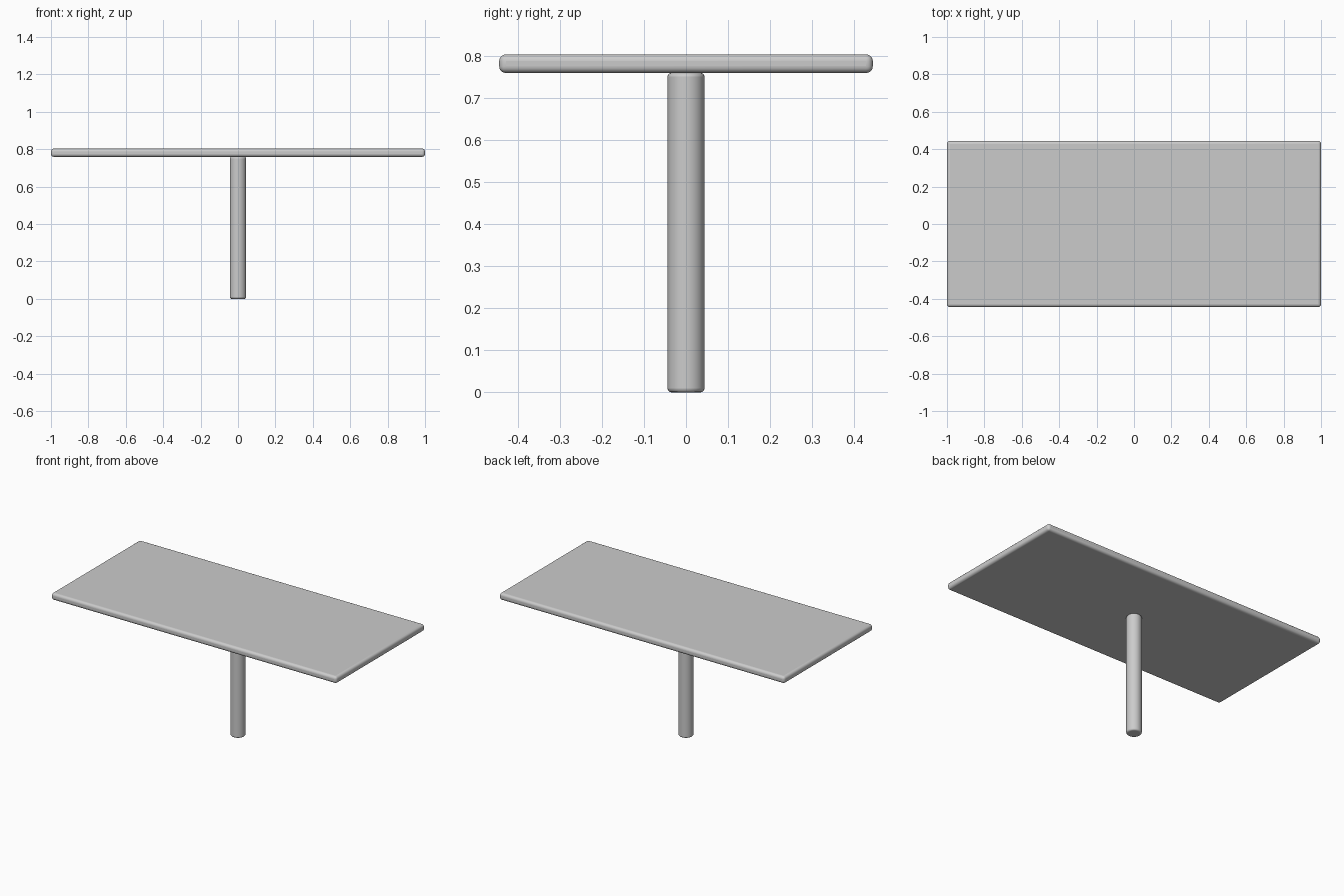
import bpy, math

if "Cube" in bpy.data.objects:
    bpy.data.objects.remove(bpy.data.objects["Cube"])


def finish(obj, name, radius, segments):
    """Name the part, round its edges and shade it smooth."""
    obj.name = name
    bpy.ops.object.transform_apply(location=False, rotation=False, scale=True)
    bevel = obj.modifiers.new("rounding", 'BEVEL')
    bevel.width = radius
    bevel.segments = segments
    bevel.limit_method = 'ANGLE'
    bevel.angle_limit = math.radians(50)
    bpy.ops.object.shade_smooth_by_angle(angle=math.radians(40))


TOP_LOW, TOP_HIGH = 0.759, 0.803

# Table top: thin slab with rounded edges
bpy.ops.mesh.primitive_cube_add(size=1, location=(0, 0, (TOP_LOW + TOP_HIGH) / 2))
top = bpy.context.object
top.scale = (2.0, 0.888, TOP_HIGH - TOP_LOW)
finish(top, "table_top", 0.016, 5)

# Central leg: round post with softened ends
bpy.ops.mesh.primitive_cylinder_add(vertices=32, radius=0.044, depth=TOP_LOW,
                                    location=(0, 0, TOP_LOW / 2))
finish(bpy.context.object, "center_leg", 0.009, 3)
